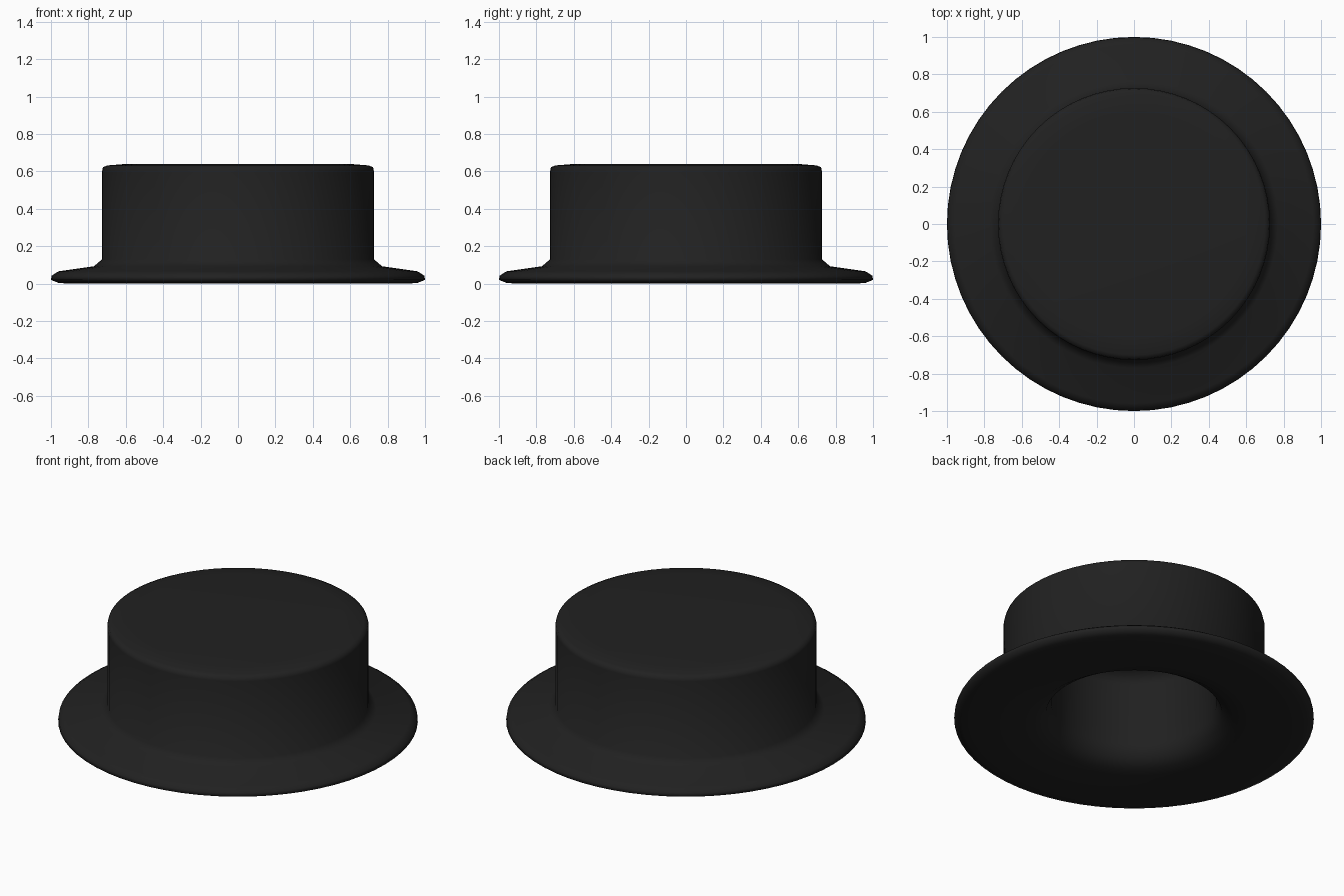
import bpy, bmesh, math

if "Cube" in bpy.data.objects:
    bpy.data.objects.remove(bpy.data.objects["Cube"])

# Closed half profile (radius, height): crown, brim, then the hollow underneath
profile = [
    (0, 0.64), (0.60, 0.64), (0.70, 0.632), (0.722, 0.622), (0.727, 0.60),
    (0.727, 0.13), (0.77, 0.093), (0.96, 0.066), (0.997, 0.042),
    (1.0, 0.02), (0.96, 0.004), (0.90, 0.0), (0.64, 0.0),
    (0.55, 0.013), (0.49, 0.05), (0.46, 0.12),
    (0.455, 0.50), (0.43, 0.55), (0.36, 0.57), (0, 0.57),
]

# Hat body, lathed around z
bm = bmesh.new()
verts = [bm.verts.new((r, 0, z)) for r, z in profile]
edges = [bm.edges.new(pair) for pair in zip(verts, verts[1:])]
bmesh.ops.spin(bm, geom=verts + edges, cent=(0, 0, 0), axis=(0, 0, 1),
               angle=2 * math.pi, steps=64, use_merge=True)
bmesh.ops.remove_doubles(bm, verts=bm.verts, dist=1e-4)
bmesh.ops.recalc_face_normals(bm, faces=bm.faces)
mesh = bpy.data.meshes.new("flat_hat")
bm.to_mesh(mesh)
bm.free()
hat = bpy.data.objects.new("flat_hat", mesh)
bpy.context.collection.objects.link(hat)
mesh.shade_smooth()

# Black felt
felt = bpy.data.materials.new("black_felt")
felt.diffuse_color = (0.015, 0.015, 0.015, 1)
felt.use_nodes = True
felt.node_tree.nodes["Principled BSDF"].inputs["Base Color"].default_value = felt.diffuse_color
mesh.materials.append(felt)
